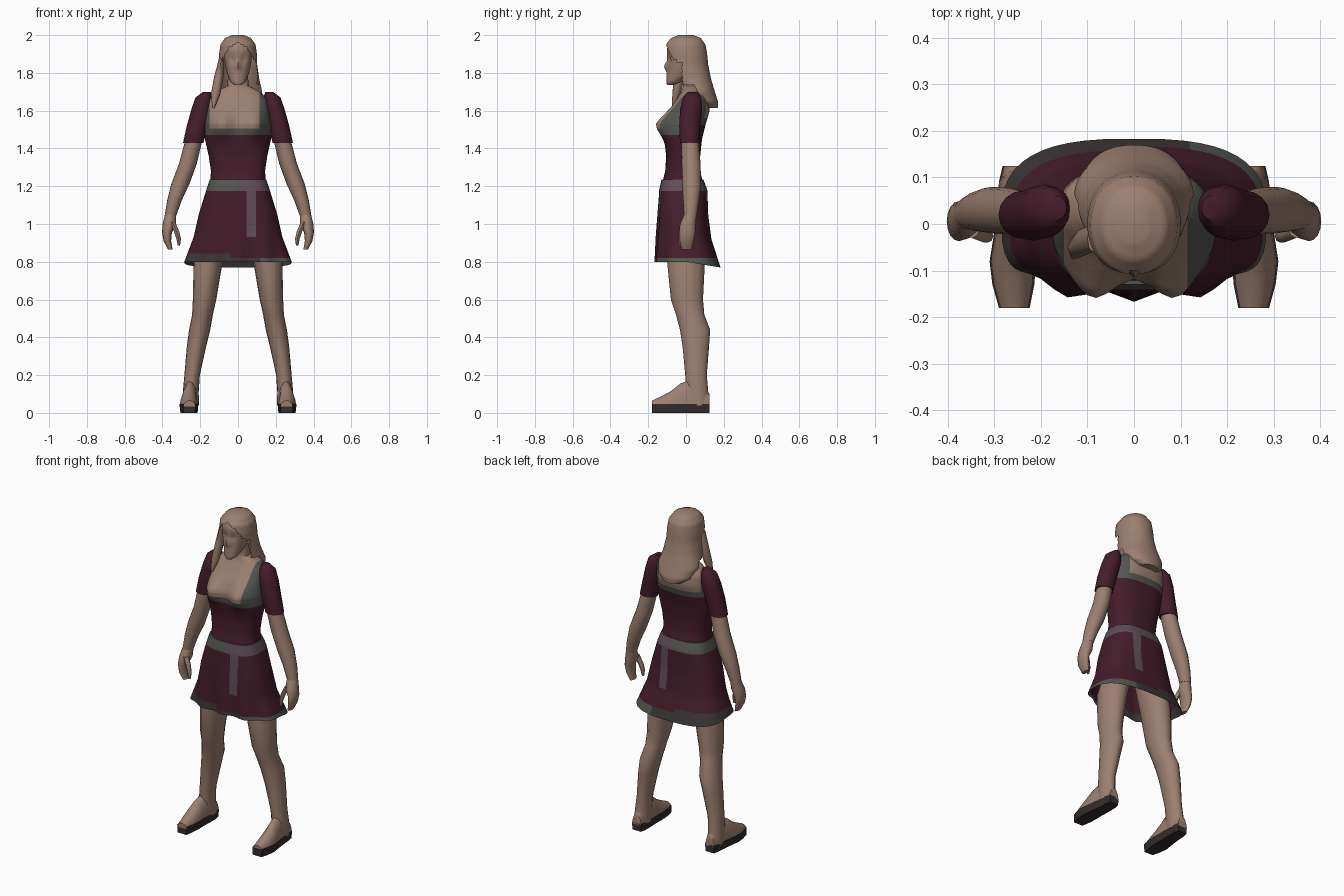
import bpy, bmesh, math
from mathutils import Vector


def material(name, rgb):
    m = bpy.data.materials.new(name)
    m.diffuse_color = (*rgb, 1)
    return m


SKIN = material("skin", (0.33, 0.215, 0.165))
WINE = material("wine cloth", (0.058, 0.012, 0.024))
TRIM = material("grey green trim", (0.085, 0.092, 0.08))
SASH = material("mauve sash", (0.115, 0.075, 0.10))
DARK = material("dark hem", (0.045, 0.038, 0.037))
SOLE = material("sole", (0.035, 0.025, 0.025))


def oval(z, cx, cy, rx, ry, n=16, p=1.0):
    """Horizontal rounded ring."""
    pts = []
    for i in range(n):
        a = 2 * math.pi * i / n
        c, s = math.cos(a), math.sin(a)
        pts.append(Vector((cx + rx * math.copysign(abs(c) ** p, c),
                           cy + ry * math.copysign(abs(s) ** p, s), z)))
    return pts


def body_rings(keys, n=48, p=0.8, steps=3):
    """Rings from (z, half width, front y, back y), with steps between keys."""
    rows = []
    for a, b in zip(keys, keys[1:]):
        for k in range(steps):
            rows.append([u + (v - u) * k / steps for u, v in zip(a, b)])
    rows.append(keys[-1])
    return [oval(z, 0, (f + b) / 2, r, (b - f) / 2, n, p) for z, r, f, b in rows]


def loft(name, rings, mats, rule=None, shape=None, cuts=(), remove=None,
         caps=(True, True), mirror=False, angle=50):
    bm = bmesh.new()
    vs = [[bm.verts.new(shape(p) if shape else p) for p in r] for r in rings]
    n = len(rings[0])
    for a, b in zip(vs, vs[1:]):
        for i in range(n):
            j = (i + 1) % n
            bm.faces.new((a[i], a[j], b[j], b[i]))
    for ring, cap in zip((vs[0], vs[-1]), caps):
        if cap:
            bm.faces.new(ring)
    bmesh.ops.recalc_face_normals(bm, faces=bm.faces)
    # crisp colour borders
    for co, no in cuts:
        geom = bm.verts[:] + bm.edges[:] + bm.faces[:]
        bmesh.ops.bisect_plane(bm, geom=geom, plane_co=co, plane_no=no)
    if remove:
        gone = [f for f in bm.faces if remove(f.calc_center_median())]
        bmesh.ops.delete(bm, geom=gone, context='FACES')
    if rule:
        for f in bm.faces:
            f.material_index = rule(f.calc_center_median())
    me = bpy.data.meshes.new(name)
    bm.to_mesh(me)
    bm.free()
    ob = bpy.data.objects.new(name, me)
    bpy.context.collection.objects.link(ob)
    for m in mats:
        me.materials.append(m)
    bpy.ops.object.select_all(action='DESELECT')
    ob.select_set(True)
    bpy.context.view_layer.objects.active = ob
    bpy.ops.object.shade_smooth_by_angle(angle=math.radians(angle))
    if mirror:
        ob.modifiers.new("mirror", 'MIRROR')
    return ob


X, Z = (1, 0, 0), (0, 0, 1)


def limb(name, keys, mats, **kw):
    return loft(name, [oval(*k) for k in keys], mats, mirror=True, **kw)


# torso and bodice
def bust(p):
    if p.y < 0:
        d = ((abs(p.x) - 0.09) / 0.055) ** 2 + ((p.z - 1.525) / 0.065) ** 2
        p.y -= 0.052 * math.exp(-d)
    return p


def bodice_colour(c):
    low = 1.505 if c.y < 0.02 else 1.56
    if c.z > 1.705 or (c.z > low and -0.15 < c.x < 0.115):
        return 0
    return 2 if c.z > low - 0.035 else 1


loft("torso", body_rings([
    (1.16, .148, -.13, .10), (1.22, .148, -.125, .09), (1.28, .143, -.11, .075),
    (1.36, .155, -.105, .075), (1.45, .175, -.115, .085), (1.53, .175, -.115, .105),
    (1.60, .165, -.09, .125), (1.66, .155, -.05, .12), (1.70, .12, -.025, .10),
    (1.73, .058, -.015, .065), (1.80, .05, -.025, .05)]),
    (SKIN, WINE, TRIM), bodice_colour, bust,
    cuts=[((0, 0, z), Z) for z in (1.47, 1.505, 1.525, 1.56)]
    + [((x, 0, 0), X) for x in (-.15, .115)])


# skirt with sash and hem
def skirt_flow(p):
    t = max(0, (1.15 - p.z) / 0.35)
    p.y -= 0.012 * t * math.cos(p.x * 45) * (p.y < 0)
    p.z -= 0.03 * t * max(0, p.y) / 0.18
    return p


def skirt_colour(c):
    hem = 0.845 if c.x < -0.04 else 0.82
    if c.z < hem:
        return 2 if c.x < 0.12 else 3
    if c.z > 1.175:
        return 1 if c.x > 0.02 else 3
    if 0.045 < c.x < 0.095 and c.z > 0.93 and abs(c.y) > 0.06:
        return 1
    return 0


loft("skirt", body_rings([
    (1.235, .15, -.13, .092), (1.18, .168, -.142, .113), (1.05, .208, -.148, .118),
    (0.93, .235, -.153, .135), (0.80, .285, -.155, .183)], p=.72, steps=4),
    (WINE, SASH, DARK, TRIM), skirt_colour, skirt_flow, caps=(True, False),
    cuts=[((0, 0, z), Z) for z in (1.175, .93, .845, .82)]
    + [((x, 0, 0), X) for x in (-.04, .02, .045, .095, .12)])

# legs
limb("legs", [
    (1.08, .08, .0, .075, .09), (.80, .158, .0, .077, .10), (.60, .177, .005, .062, .085),
    (.52, .188, .022, .055, .075), (.44, .203, .048, .056, .08),
    (.35, .22, .052, .051, .07), (.20, .243, .053, .041, .057),
    (.11, .25, .058, .042, .06), (.04, .25, .065, .043, .06)], (SKIN,))

# feet: y, centre x, half width, top height
foot = [(-.18, .257, .033, .065), (-.13, .259, .045, .088), (-.08, .26, .05, .115),
        (-.03, .257, .045, .155), (.03, .252, .042, .18), (.09, .25, .04, .15),
        (.125, .25, .032, .10)]
arch = [math.pi * i / 8 for i in range(9)]
loft("feet", [[Vector((x + w * .96 * math.cos(a), y, .035 + (h - .035) * math.sin(a)))
               for a in arch] for y, x, w, h in foot], (SKIN,), mirror=True)
loft("soles", [[Vector((x + sx * w, y, z)) for sx, z in
                ((-.9, 0), (.9, 0), (1, .047), (-1, .047))] for y, x, w, h in foot],
     (SOLE,), mirror=True, angle=30)

# arms
limb("sleeves", [
    (1.70, .165, .035, .02, .025), (1.67, .18, .032, .045, .048),
    (1.61, .193, .027, .053, .058), (1.52, .215, .02, .056, .056),
    (1.43, .237, .02, .054, .052)], (WINE,))
limb("arms", [
    (1.46, .23, .02, .045, .046), (1.32, .265, .027, .047, .05),
    (1.21, .306, .03, .048, .05), (1.12, .338, .027, .038, .042),
    (1.045, .357, .023, .031, .034)], (SKIN,))
limb("hands", [
    (1.05, .357, .023, .03, .033), (1.0, .363, .01, .036, .042),
    (.955, .376, .006, .026, .043), (.91, .374, .004, .02, .038),
    (.865, .358, .004, .012, .027)], (SKIN,))
limb("thumbs", [
    (1.01, .348, -.012, .016, .018, 8), (.96, .325, -.022, .014, .017, 8),
    (.92, .314, -.026, .012, .014, 8), (.885, .313, -.027, .006, .008, 8)], (SKIN,))


# head with eye sockets and nose
def face(p):
    if p.y < -0.03:
        p.y += 0.016 * math.exp(-((abs(p.x) - .03) / .014) ** 2 - ((p.z - 1.872) / .016) ** 2)
        p.y -= 0.02 * math.exp(-(p.x / .012) ** 2 - ((p.z - 1.833) / .022) ** 2)
        p.y -= 0.006 * math.exp(-(p.x / .022) ** 2 - ((p.z - 1.785) / .009) ** 2)
    return p


loft("head", body_rings([
    (1.735, .018, -.10, -.065), (1.75, .038, -.104, -.03), (1.79, .055, -.099, .03),
    (1.83, .066, -.097, .05), (1.88, .074, -.10, .06), (1.93, .078, -.10, .07),
    (1.965, .06, -.08, .06)], n=40, p=.95), (SKIN,), shape=face)


# long hair, open at the face and chest
def face_opening(c):
    if c.z < 1.73:
        return c.y < 0.05 + (1.73 - c.z) * .4
    if c.z < 1.85:
        return c.y < -0.02
    return c.y < -0.02 and c.z < 1.955 - 12 * c.x * c.x


loft("hair", body_rings([
    (2.0, .03, -.04, .04), (1.985, .068, -.078, .078), (1.95, .093, -.108, .103),
    (1.90, .10, -.112, .112), (1.84, .102, -.105, .118), (1.77, .112, -.08, .132),
    (1.70, .128, -.03, .153), (1.645, .105, .03, .17), (1.615, .06, .09, .168)],
    n=64, p=.95, steps=4), (SKIN,), remove=face_opening)

# loose lock falling over one shoulder
loft("hair_lock", [oval(*k, 8) for k in (
    (1.88, -.088, -.03, .012, .03), (1.78, -.102, -.035, .024, .03),
    (1.69, -.118, -.05, .025, .022), (1.615, -.13, -.068, .006, .008))], (SKIN,))
